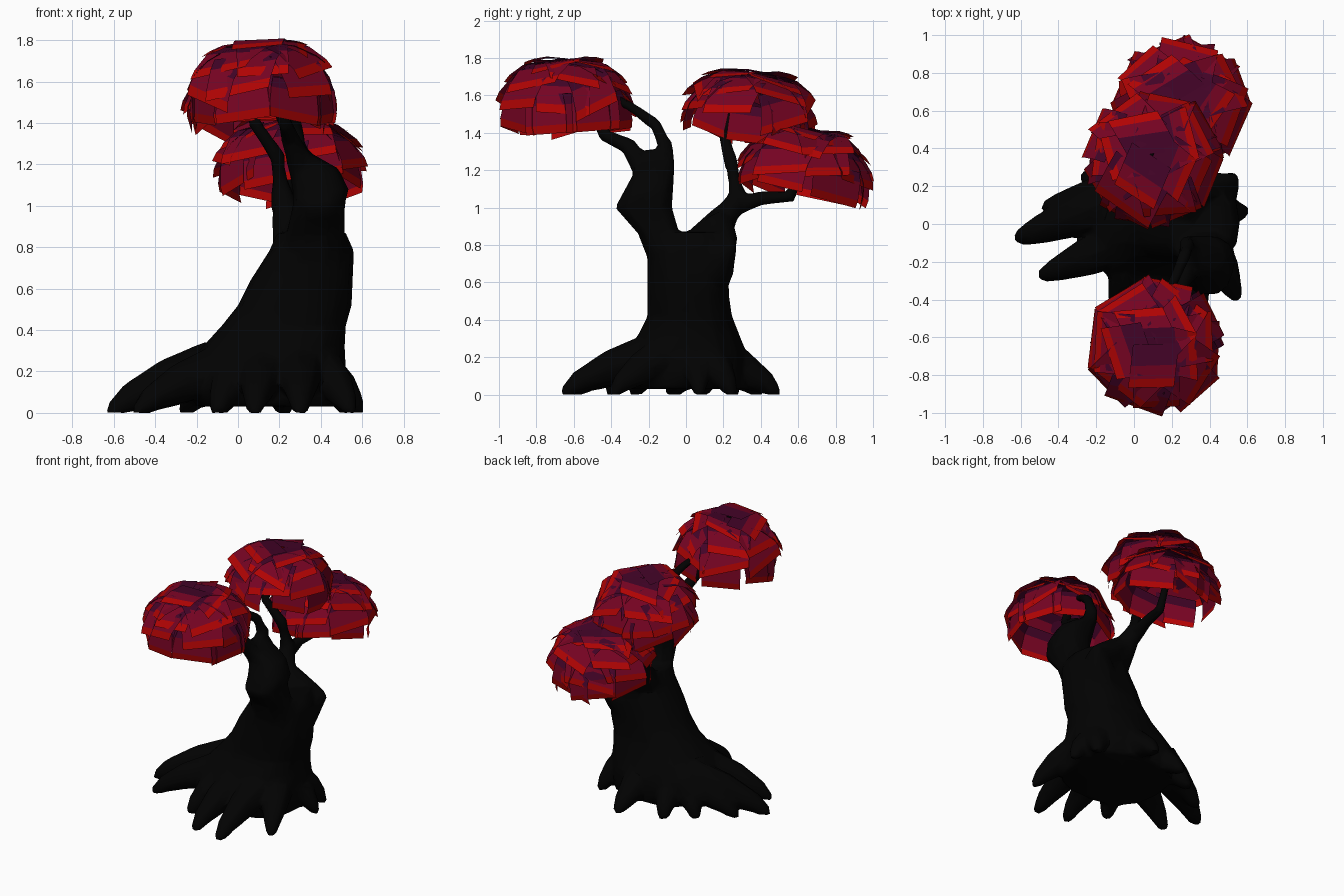
import bpy, bmesh, math, random
from mathutils import Vector, Matrix

random.seed(23)
cube = bpy.data.objects.get("Cube")
if cube:
    bpy.data.objects.remove(cube, do_unlink=True)


def material(name, rgb):
    m = bpy.data.materials.new(name)
    m.use_nodes = True
    m.diffuse_color = (*rgb, 1)
    bsdf = m.node_tree.nodes["Principled BSDF"]
    bsdf.inputs["Base Color"].default_value = (*rgb, 1)
    bsdf.inputs["Roughness"].default_value = 0.9
    return m


bark = material("black_bark", (0.0006, 0.0006, 0.0006))
plum = material("dark_plum", (0.055, 0.001, 0.02))
crimson = material("crimson", (0.18, 0.001, 0.016))
red = material("bright_red", (0.44, 0.001, 0.001))


def make_object(name, bm, mats):
    me = bpy.data.meshes.new(name)
    bm.to_mesh(me)
    bm.free()
    for m in mats:
        me.materials.append(m)
    ob = bpy.data.objects.new(name, me)
    bpy.context.collection.objects.link(ob)
    return ob


def loft(bm, rings):
    """Skin a closed body through rings of points."""
    loops = [[bm.verts.new(p) for p in ring] for ring in rings]
    n = len(loops[0])
    for a, b in zip(loops, loops[1:]):
        for i in range(n):
            j = (i + 1) % n
            bm.faces.new((a[i], a[j], b[j], b[i]))
    bm.faces.new(loops[0][::-1])
    bm.faces.new(loops[-1])


def stack(bm, sections, sides=14):
    """Upright body through rounded sections: height, x range, y range."""
    rings = []
    for z, x0, x1, y0, y1 in sections:
        ring = []
        for k in range(sides):
            t = math.tau * k / sides
            c, s = math.cos(t), math.sin(t)
            ring.append(((x0 + x1) / 2 + (x1 - x0) / 2 * math.copysign(abs(c) ** .8, c),
                         (y0 + y1) / 2 + (y1 - y0) / 2 * math.copysign(abs(s) ** .8, s), z))
        rings.append(ring)
    loft(bm, rings)


def tube(bm, path, sides=8):
    """Tapered limb through (x, y, z, radius) stations."""
    pts = [Vector(p[:3]) for p in path]
    rings = []
    for i, p in enumerate(pts):
        d = pts[min(i + 1, len(pts) - 1)] - pts[max(i - 1, 0)]
        q = d.to_track_quat('Z', 'Y')
        r = path[i][3]
        rings.append([p + q @ Vector((r * math.cos(t), r * math.sin(t), 0))
                      for t in (math.tau * k / sides for k in range(sides))])
    loft(bm, rings)


bm = bmesh.new()

# Trunk body
stack(bm, [(.03, -.2, .5, -.34, .32), (.12, -.26, .52, -.34, .33),
           (.22, -.25, .52, -.31, .33), (.32, -.17, .515, -.26, .29),
           (.42, -.08, .52, -.21, .25), (.52, .0, .55, -.21, .235),
           (.64, .06, .555, -.21, .23), (.78, .15, .56, -.21, .22),
           (.87, .19, .52, -.22, .22)])

# Thick front limb
stack(bm, [(.7, .2, .53, -.2, .12), (.86, .23, .515, -.26, -.03),
           (1.0, .265, .515, -.385, -.07), (1.08, .262, .535, -.34, -.065),
           (1.18, .245, .485, -.285, -.06), (1.25, .235, .36, -.27, -.06),
           (1.31, .24, .3, -.22, -.065)], 10)

# Roots: start on the trunk, tip on the ground
roots = [((-.12, .12), (-.60, -.07), .14), ((-.1, .16), (-.46, .09), .12),
         ((-.12, -.12), (-.48, -.27), .12),
         ((0, -.18), (-.1, -.4), .12), ((.12, -.2), (.08, -.6), .12),
         ((.3, -.2), (.3, -.64), .12), ((.42, -.15), (.54, -.38), .11),
         ((.44, .05), (.58, .07), .1), ((.42, .12), (.52, .24), .11),
         ((.2, .15), (.22, .47), .13), ((0, .15), (-.08, .38), .12),
         ((-.08, .14), (-.25, .25), .12)]
for (ax, ay), (bx, by), r in roots:
    far = math.hypot(bx - ax, by - ay)
    path = []
    for f, h, k in ((0, .21, 1), (.45, .15, .8), (.85, .07, .5), (.97, .02, .36), (1.0, -.04, .28)):
        path.append((ax + (bx - ax) * f, ay + (by - ay) * f, h * (.75 + far * .5), r * k))
    tube(bm, path)

# Forked branches, then the corner stub and its ridge
limbs = [
    [(.31, -.14, 1.18, .06), (.28, -.11, 1.33, .045), (.27, -.16, 1.44, .034),
     (.22, -.28, 1.53, .028), (.14, -.45, 1.62, .022)],
    [(.31, -.21, 1.18, .07), (.25, -.31, 1.33, .045), (.23, -.44, 1.39, .036),
     (.18, -.48, 1.52, .03), (.1, -.6, 1.7, .028), (.12, -.7, 1.78, .025)],
    [(.28, .1, .8, .12), (.24, .2, .94, .08), (.21, .28, 1.06, .055),
     (.19, .24, 1.24, .04), (.08, .2, 1.4, .032), (.07, .33, 1.64, .028), (.12, .4, 1.7, .025)],
    [(.21, .25, 1.0, .055), (.22, .4, 1.05, .038), (.24, .56, 1.06, .034),
     (.24, .6, 1.18, .028), (.22, .7, 1.38, .025)],
    [(.36, .06, .56, .15), (.44, .15, .7, .12), (.5, .21, .77, .07), (.54, .25, .8, .025)],
    [(.28, .17, .9, .09), (.4, .2, .83, .08), (.53, .24, .79, .03)],
]
for path in limbs:
    tube(bm, path)

# Keep the base flat on the ground
bmesh.ops.recalc_face_normals(bm, faces=bm.faces)
for v in bm.verts:
    v.co.z = max(v.co.z, 0)
trunk = make_object("trunk_and_roots", bm, [bark])
remesh = trunk.modifiers.new("fuse", 'REMESH')
remesh.mode = 'VOXEL'
remesh.voxel_size = 0.014
smooth = trunk.modifiers.new("soften", 'SMOOTH')
smooth.factor, smooth.iterations = 0.5, 4
thin = trunk.modifiers.new("simplify", 'DECIMATE')
thin.ratio = 0.06
for o in bpy.context.selected_objects:
    o.select_set(False)
trunk.select_set(True)
bpy.context.view_layer.objects.active = trunk
for m in list(trunk.modifiers):
    bpy.ops.object.modifier_apply(modifier=m.name)
bpy.ops.object.shade_smooth_by_angle(angle=math.radians(50))


def canopy(name, centre, radius, height, tilt):
    """Hollow dome of overlapping bent leaf plates, each banded in three colours."""
    bm = bmesh.new()
    # upper angle, lower angle, plates, half width, end of the plum band
    tiers = [(88, 46, 5, .13, .5), (70, 22, 7, .15, .36),
             (44, -2, 8, .15, .32), (20, -22, 8, .14, .3)]
    for top, low, count, half, dark in tiers:
        spin = random.random() * math.tau
        for k in range(count):
            th = spin + math.tau * (k + random.uniform(-.2, .2)) / count
            out = Vector((math.cos(th), math.sin(th), 0))
            side = Vector((-out.y, out.x, 0))
            roll = random.uniform(-11, 11)
            lift = random.uniform(-.045, .035)
            shift = random.uniform(-5, 5)
            width = half * random.uniform(.8, 1.15)
            rows = []
            for f in (0, dark, .8, 1):
                row = []
                for s in (-1, 1):
                    phi = math.radians(top + (low - top) * f + roll * s + shift)
                    flare = .9 + .16 * f + lift
                    p = out * (radius * math.cos(phi)) + Vector((0, 0, height * math.sin(phi)))
                    row.append(bm.verts.new(p * flare + side * (s * width)))
                rows.append(row)
            for i, (a, b) in enumerate(zip(rows, rows[1:])):
                face = bm.faces.new((a[0], b[0], b[1], a[1]))
                face.material_index = i
    bm.transform(Matrix.Translation(centre) @ Matrix.Rotation(math.radians(tilt), 4, 'X'))
    make_object(name, bm, [plum, crimson, red])


canopy("front_canopy", (.115, -.64, 1.535), .325, .29, 2)
canopy("middle_canopy", (.1, .345, 1.475), .325, .275, -8)
canopy("back_canopy", (.245, .635, 1.18), .325, .265, -10)
